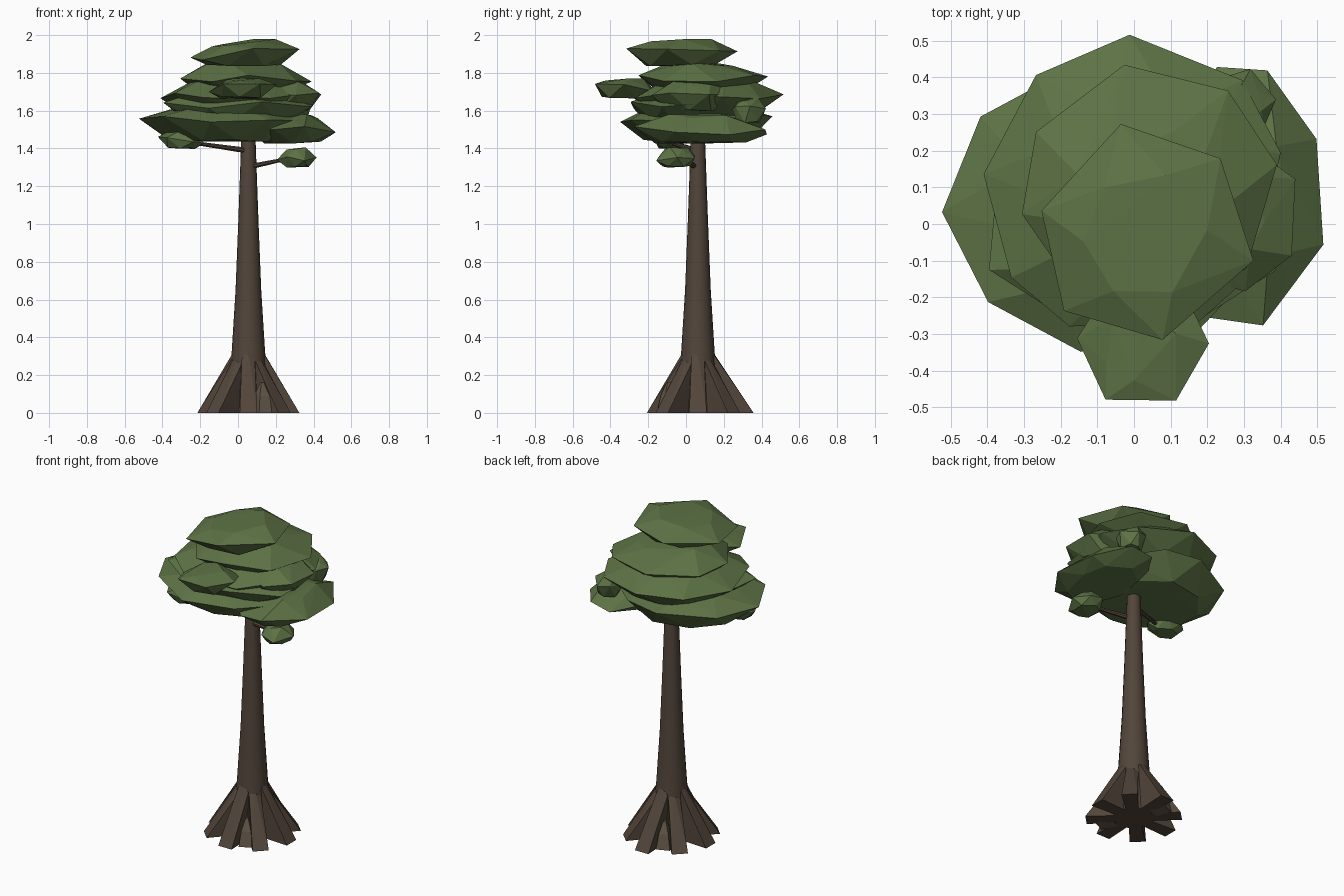
import bpy, bmesh, math, random
from mathutils import Vector, Matrix

if "Cube" in bpy.data.objects:
    bpy.data.objects.remove(bpy.data.objects["Cube"])

random.seed(4)

def material(name, rgb):
    m = bpy.data.materials.new(name)
    m.diffuse_color = (*rgb, 1)
    m.use_nodes = True
    m.node_tree.nodes["Principled BSDF"].inputs["Base Color"].default_value = m.diffuse_color
    return m

BARK = material("bark", (0.085, 0.06, 0.043))
LEAF = material("leaf", (0.11, 0.17, 0.06))
STONE = material("stone", (0.13, 0.10, 0.07))
CENTRE = Vector((0.055, 0.063, 0))

def finish(name, bm, mat):
    bmesh.ops.recalc_face_normals(bm, faces=bm.faces)
    me = bpy.data.meshes.new(name)
    bm.to_mesh(me)
    bm.free()
    me.materials.append(mat)
    ob = bpy.data.objects.new(name, me)
    bpy.context.collection.objects.link(ob)
    return ob

def hull(name, pts, mat):
    bm = bmesh.new()
    for p in pts:
        bm.verts.new(p)
    bmesh.ops.convex_hull(bm, input=bm.verts)
    bmesh.ops.delete(bm, geom=[v for v in bm.verts if not v.link_faces], context='VERTS')
    finish(name, bm, mat)

def tube(name, path, sides):
    """Capped smooth tube through (point, radius) stations."""
    bm = bmesh.new()
    axis = path[-1][0] - path[0][0]
    q = Vector((0, 0, 1)).rotation_difference(axis)
    rings = []
    for c, r in path:
        rings.append([bm.verts.new(c + q @ (Matrix.Rotation(math.tau * i / sides, 3, 'Z') @ Vector((r, 0, 0))))
                      for i in range(sides)])
    for a, b in zip(rings, rings[1:]):
        for i in range(sides):
            j = (i + 1) % sides
            bm.faces.new((a[i], a[j], b[j], b[i]))
    bm.faces.new(rings[0])
    bm.faces.new(rings[-1])
    ob = finish(name, bm, BARK)
    bpy.context.view_layer.objects.active = ob
    ob.select_set(True)
    bpy.ops.object.shade_smooth_by_angle(angle=math.radians(40))
    ob.select_set(False)

def around(deg):
    return Matrix.Translation(CENTRE) @ Matrix.Rotation(math.radians(deg), 4, 'Z')

# Trunk
tube("trunk", [(CENTRE + Vector((0, 0, z)), r) for z, r in
     ((0, 0.115), (0.33, 0.088), (0.65, 0.068), (1.0, 0.054), (1.5, 0.036))], 16)

# Buttress roots: sloped wedges around the trunk
for k in range(8):
    reach = 0.295 if k == 2 else 0.27
    top = 0.33 - 0.03 * (k % 2)
    pts = [Vector((0.075, 0, top))]
    for s in (-1, 1):
        w = 0.046 * s
        pts += [Vector((0.02, w * 0.7, 0)), Vector((reach, w, 0)),
                Vector((0.09, w * 0.75, top - 0.04 - 0.01 * s)), Vector((0.02, w * 0.7, top - 0.06))]
    hull(f"root_{k + 1}", [around(45 * k) @ p for p in pts], BARK)

# Small stones in two gaps between the roots
for n, deg in enumerate((-65, 112)):
    pts = [Vector((0.17 + 0.05 * t * i, 0.04 * t * j, h))
           for h, t in ((0, 1), (0.09, 0.7), (0.16, 0.2)) for i in (-1, 1) for j in (-1, 1)]
    hull(f"stone_{n + 1}", [around(deg) @ p for p in pts], STONE)

# Two branches
tube("left_branch", [(Vector((0.04, 0.05, 1.39)), 0.016), (Vector((-0.24, -0.08, 1.43)), 0.01)], 8)
tube("right_branch", [(Vector((0.07, 0.05, 1.305)), 0.015), (Vector((0.26, -0.04, 1.345)), 0.009)], 8)

def pad(name, centre, radii, heights, sides=8, phase=0, slope=0):
    """Faceted leaf pad: wide uneven rim between a smaller base and a smaller crown."""
    low, rim, high = heights
    pts = []
    for z, size, wobble, turn in ((low, 0.68, 0.006, 0.5), (rim, 1.03, 0.022, 0), (high, 0.58, 0.012, 0.4)):
        for i in range(sides):
            a = math.radians(phase) + math.tau * (i + turn + random.uniform(-0.15, 0.15)) / sides
            r = size * random.uniform(0.93, 1.03)
            dx, dy = radii[0] * r * math.cos(a), radii[1] * r * math.sin(a)
            dz = random.uniform(-wobble, wobble) + slope * dx * (z != low)
            pts.append((centre[0] + dx, centre[1] + dy, z + dz))
    hull(name, pts, LEAF)

# Crown, from the top down
pad("top_foliage", (0.03, -0.03), (0.30, 0.30), (1.84, 1.905, 1.965), 6, 40, 0.1)
pad("upper_foliage", (0.03, 0.08), (0.35, 0.34), (1.70, 1.775, 1.845), 8, 10)
pad("middle_foliage", (0.0, 0.1), (0.39, 0.40), (1.57, 1.685, 1.77), 9, 90)
pad("right_foliage", (0.25, 0.03), (0.20, 0.22), (1.60, 1.70, 1.75), 7, 25)
pad("lower_front_foliage", (0.0, -0.04), (0.41, 0.26), (1.54, 1.625, 1.69), 8, 20)
pad("bottom_foliage", (-0.07, 0.05), (0.44, 0.42), (1.44, 1.555, 1.62), 9, 180)
pad("bottom_right_foliage", (0.29, 0.07), (0.23, 0.36), (1.43, 1.495, 1.57), 8, 22)
pad("front_foliage", (0.02, -0.33), (0.18, 0.18), (1.67, 1.72, 1.76), 6, 0)
pad("back_right_foliage", (0.3, 0.33), (0.09, 0.09), (1.54, 1.61, 1.66), 6, 15)
pad("left_clump", (-0.3, -0.085), (0.12, 0.09), (1.40, 1.445, 1.485), 6, 0)
pad("right_clump", (0.31, -0.05), (0.105, 0.11), (1.305, 1.35, 1.395), 6, 0)
